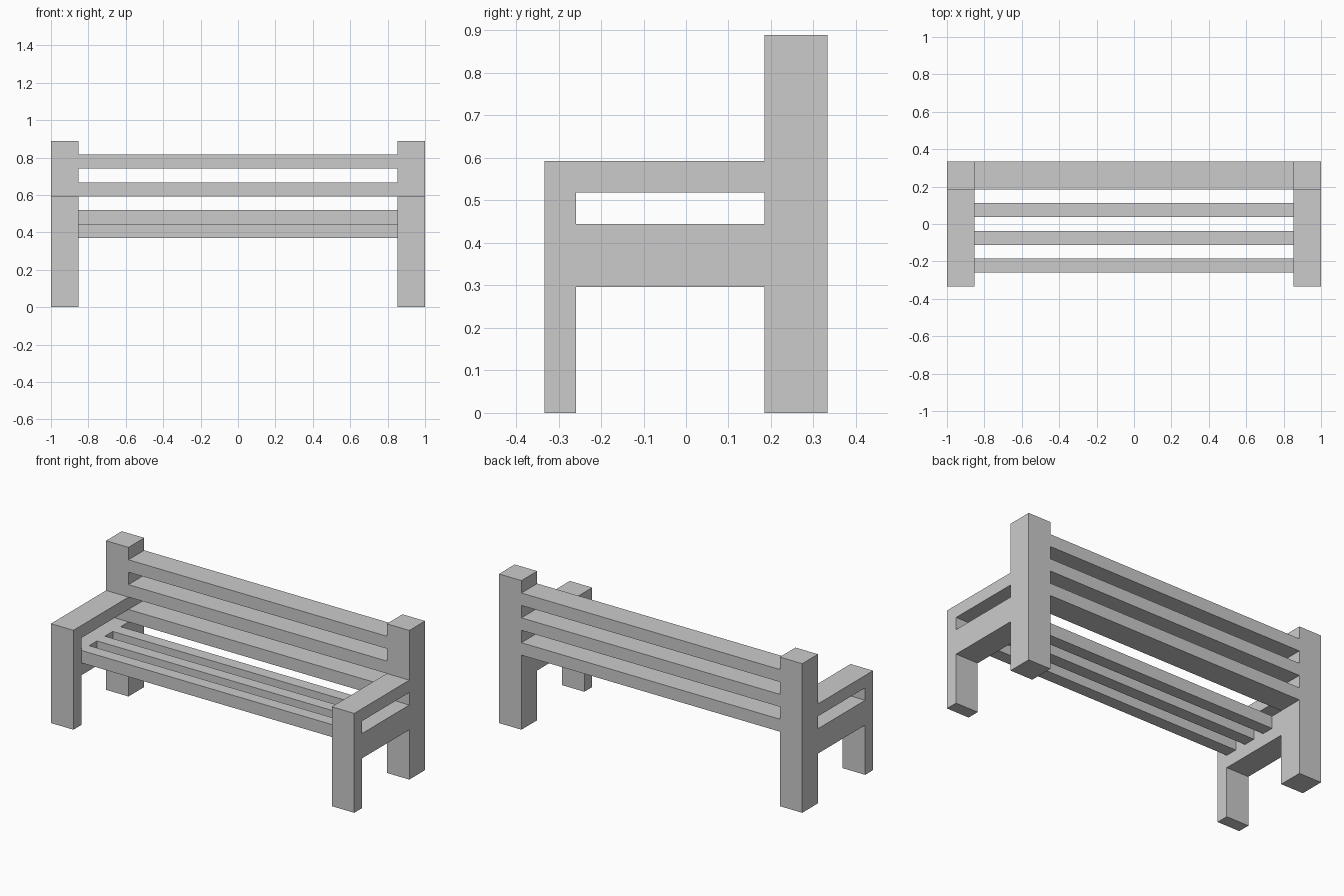
import bpy

cube = bpy.data.objects.get("Cube")
if cube:
    bpy.data.objects.remove(cube, do_unlink=True)

# The bench sits on a regular grid: 27 modules wide, 9 deep, 12 high
U = 2 / 27
WIDTH, DEPTH = 27, 9

grey = bpy.data.materials.new("plain_grey")
grey.use_nodes = True
colour = (0.6, 0.6, 0.6, 1)
grey.diffuse_color = colour
grey.node_tree.nodes["Principled BSDF"].inputs["Base Color"].default_value = colour


def box(name, x, y, z):
    """Box from (start, end) module ranges, measured from the front right corner."""
    ranges = (x, y, z)
    offset = (WIDTH / 2, DEPTH / 2, 0)
    bpy.ops.mesh.primitive_cube_add(size=1)
    ob = bpy.context.object
    ob.name = name
    for v in ob.data.vertices:
        v.co = [((a + b) / 2 + c * (b - a) - o) * U
                for (a, b), c, o in zip(ranges, v.co, offset)]
    ob.data.materials.append(grey)
    return ob


# End frames: leg, tall back post, armrest and seat rail on each side
for side, x in (("right", (0, 2)), ("left", (WIDTH - 2, WIDTH))):
    box(f"{side}_front_leg", x, (0, 1), (0, 8))
    box(f"{side}_back_post", x, (7, 9), (0, 12))
    box(f"{side}_armrest", x, (1, 7), (7, 8))
    box(f"{side}_seat_rail", x, (1, 7), (4, 6))

# Slats span between the end frames
span = (2, WIDTH - 2)
for i in range(3):
    y = 1 + 2 * i
    box(f"seat_slat_{i + 1}", span, (y, y + 1), (5, 6))
    z = 6 + 2 * i
    box(f"back_slat_{i + 1}", span, (7, 9), (z, z + 1))
